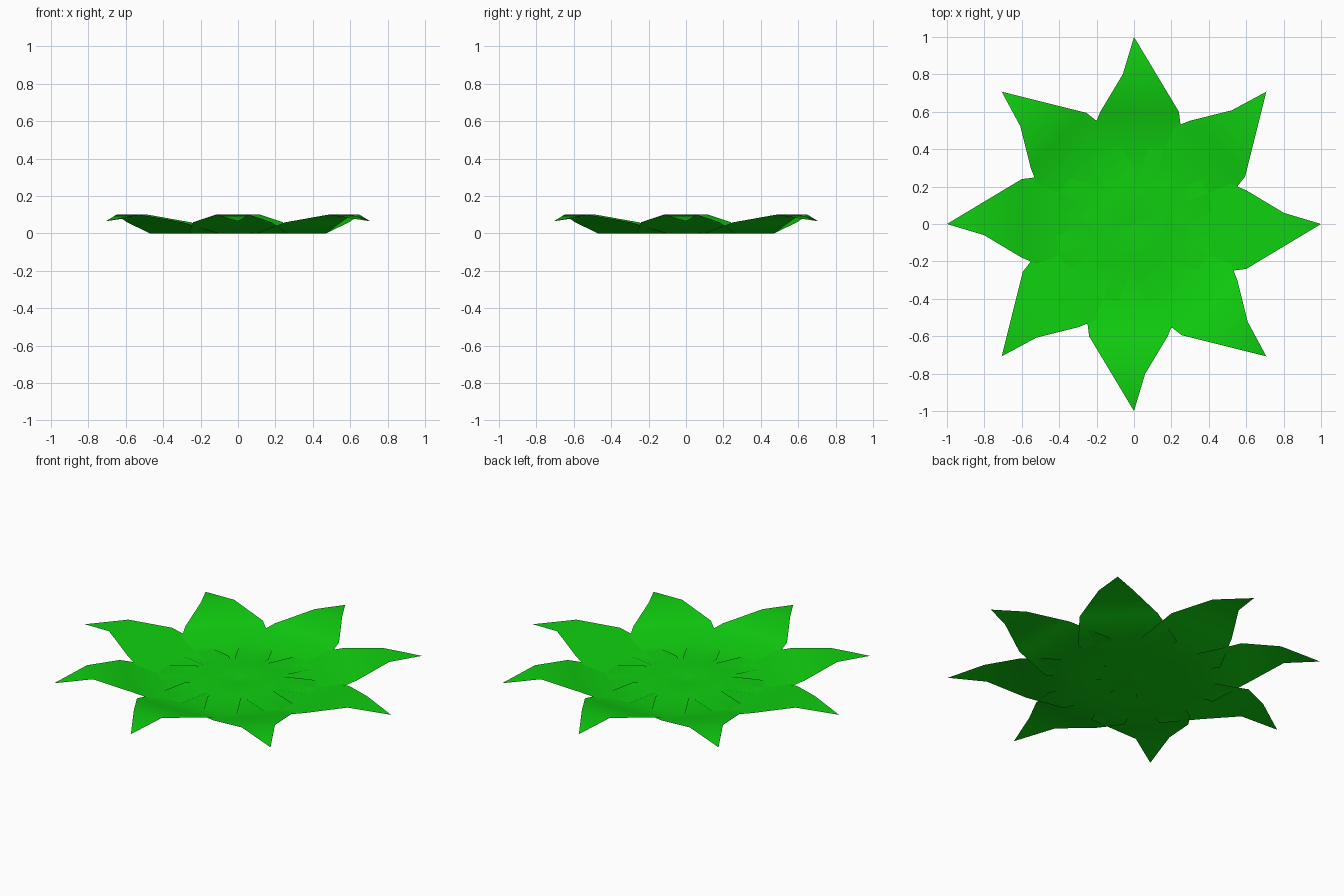
import bpy, bmesh, math

if "Cube" in bpy.data.objects:
    bpy.data.objects.remove(bpy.data.objects["Cube"], do_unlink=True)

# Single leaf green
green = bpy.data.materials.new("leaf_green")
green.use_nodes = True
colour = (0.005, 0.62, 0.005, 1.0)
green.diffuse_color = colour
green.node_tree.nodes["Principled BSDF"].inputs["Base Color"].default_value = colour

# Leaf stations: distance from centre, left width, right width, height
STATIONS = [
    (0.2, 0.16, 0.20, 0.015),
    (0.4, 0.265, 0.265, 0.0),
    (0.6, 0.18, 0.24, 0.06),
    (0.8, 0.06, 0.12, 0.10),
]
LEAVES = 8


def leaf_mesh():
    """One thin leaf pointing along +x, with slightly uneven sides."""
    bm = bmesh.new()
    base = bm.verts.new((0, 0, 0))
    rows = [(bm.verts.new((r, -right, z)), bm.verts.new((r, left, z)))
            for r, left, right, z in STATIONS]
    tip = bm.verts.new((1, 0, 0.065))
    bm.faces.new((base, *rows[0]))
    for (a, b), (c, d) in zip(rows, rows[1:]):
        bm.faces.new((a, c, d, b))
    bm.faces.new((rows[-1][0], tip, rows[-1][1]))
    for f in bm.faces:
        f.smooth = True
    mesh = bpy.data.meshes.new("leaf")
    bm.to_mesh(mesh)
    bm.free()
    mesh.materials.append(green)
    return mesh


# Rosette of leaves sharing one mesh
mesh = leaf_mesh()
for i in range(LEAVES):
    leaf = bpy.data.objects.new(f"leaf_{i + 1}", mesh)
    leaf.rotation_euler.z = i * math.tau / LEAVES
    bpy.context.collection.objects.link(leaf)
